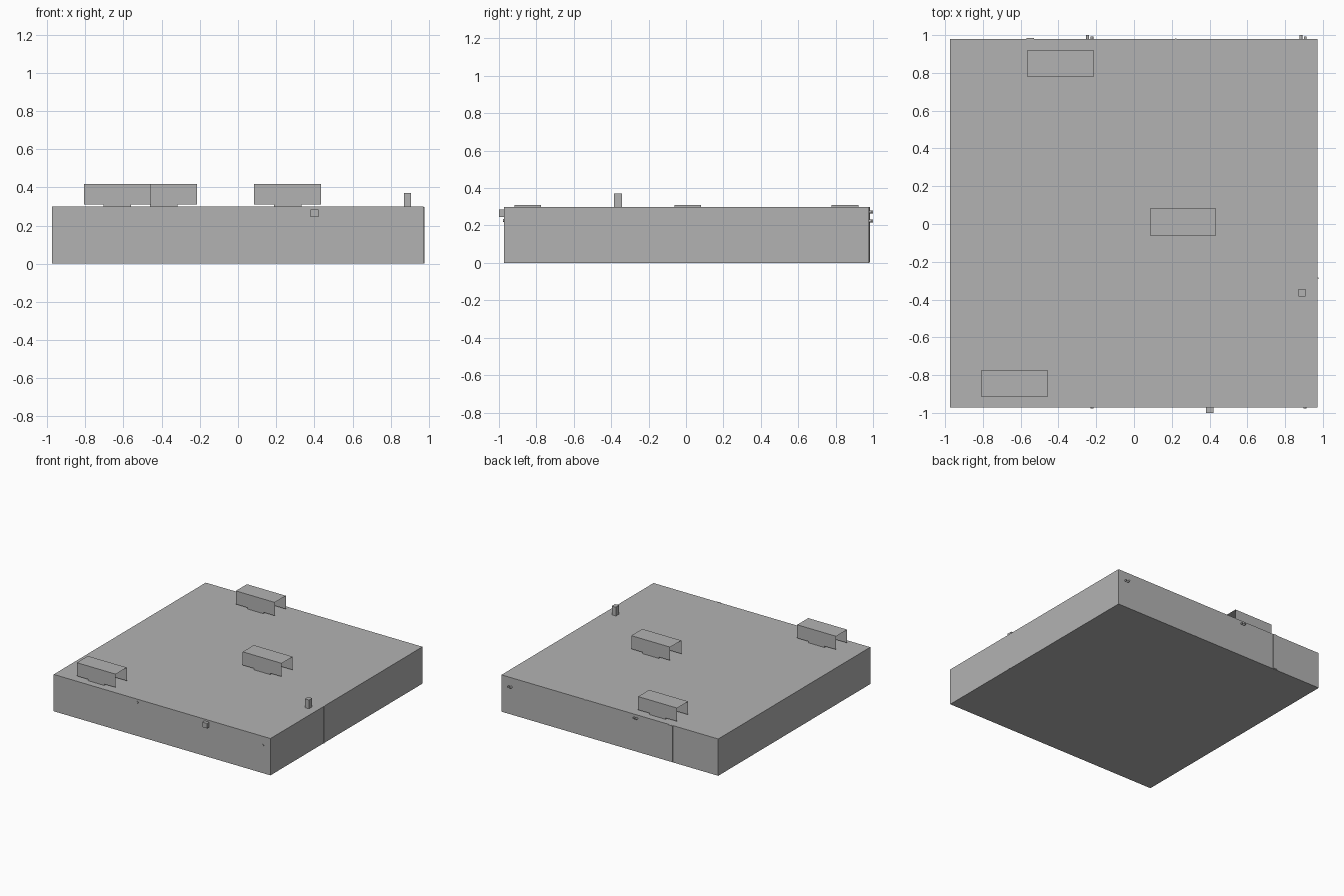
import bpy, bmesh, math
from mathutils import Matrix

if "Cube" in bpy.data.objects:
    bpy.data.objects.remove(bpy.data.objects["Cube"])

grey = bpy.data.materials.new("concrete grey")
grey.diffuse_color = (0.45, 0.45, 0.45, 1)
grey.use_nodes = True
grey.node_tree.nodes["Principled BSDF"].inputs["Base Color"].default_value = grey.diffuse_color


def finish(name, bm):
    mesh = bpy.data.meshes.new(name)
    bm.to_mesh(mesh)
    bm.free()
    mesh.materials.append(grey)
    obj = bpy.data.objects.new(name, mesh)
    bpy.context.collection.objects.link(obj)
    return obj


def box(name, x0, x1, y0, y1, z0, z1):
    bm = bmesh.new()
    size = Matrix.Diagonal((x1 - x0, y1 - y0, z1 - z0, 1))
    place = Matrix.Translation(((x0 + x1) / 2, (y0 + y1) / 2, (z0 + z1) / 2))
    bmesh.ops.create_cube(bm, size=1, matrix=place @ size)
    return finish(name, bm)


def tube(name, x, z, y0, y1, r):
    # short round stub pointing along y
    bm = bmesh.new()
    turn = Matrix.Translation((x, (y0 + y1) / 2, z)) @ Matrix.Rotation(math.pi / 2, 4, 'X')
    bmesh.ops.create_cone(bm, cap_ends=True, segments=12, radius1=r, radius2=r,
                          depth=y1 - y0, matrix=turn)
    return finish(name, bm)


def hood(name, cx, cy):
    # folded sheet, open at both ends and underneath
    bm = bmesh.new()
    profile = [(-0.071, 0.31), (-0.071, 0.418), (0.071, 0.418), (0.071, 0.31)]
    rows = [[bm.verts.new((cx + sx, cy + y, z)) for y, z in profile]
            for sx in (-0.175, 0.175)]
    for i in range(3):
        bm.faces.new((rows[0][i], rows[1][i], rows[1][i + 1], rows[0][i + 1]))
    bmesh.ops.recalc_face_normals(bm, faces=bm.faces)
    bm.normal_update()
    if bm.faces[:][1].normal.z < 0:
        bmesh.ops.reverse_faces(bm, faces=bm.faces)
    finish(name, bm)
    # low curb under the hood
    box(name + "_curb", cx - 0.072, cx + 0.072, cy - 0.071, cy + 0.071, 0.298, 0.31)


# Main block
box("building_block", -0.975, 0.972, -0.972, 0.979, 0, 0.299)

# Roof hoods and post
for name, x, y in (("front_hood", -0.632, -0.845), ("middle_hood", 0.26, 0.01),
                   ("back_hood", -0.39, 0.85)):
    hood(name, x, y)
box("roof_post", 0.87, 0.907, -0.385, -0.343, 0.298, 0.37)

# Front wall box and round stubs
box("front_wall_box", 0.38, 0.422, -1.0, -0.97, 0.245, 0.285)
tube("front_stub_left", -0.222, 0.275, -0.978, -0.97, 0.008)
tube("front_stub_right", 0.905, 0.228, -0.978, -0.97, 0.008)

# Back wall taps: a stub with a small cross piece
for name, x, z in (("back_tap_left", -0.235, 0.272), ("back_tap_right", 0.893, 0.224)):
    tube(name + "_stub", x - 0.01, z, 0.978, 1.0, 0.008)
    tube(name + "_outlet", x + 0.013, z, 0.978, 0.993, 0.007)

# Wall strips
box("back_downpipe", -0.568, -0.53, 0.977, 0.985, 0.005, 0.298)
box("back_joint", 0.216, 0.224, 0.977, 0.982, 0, 0.298)
box("right_joint", 0.97, 0.976, -0.29, -0.282, 0, 0.298)
